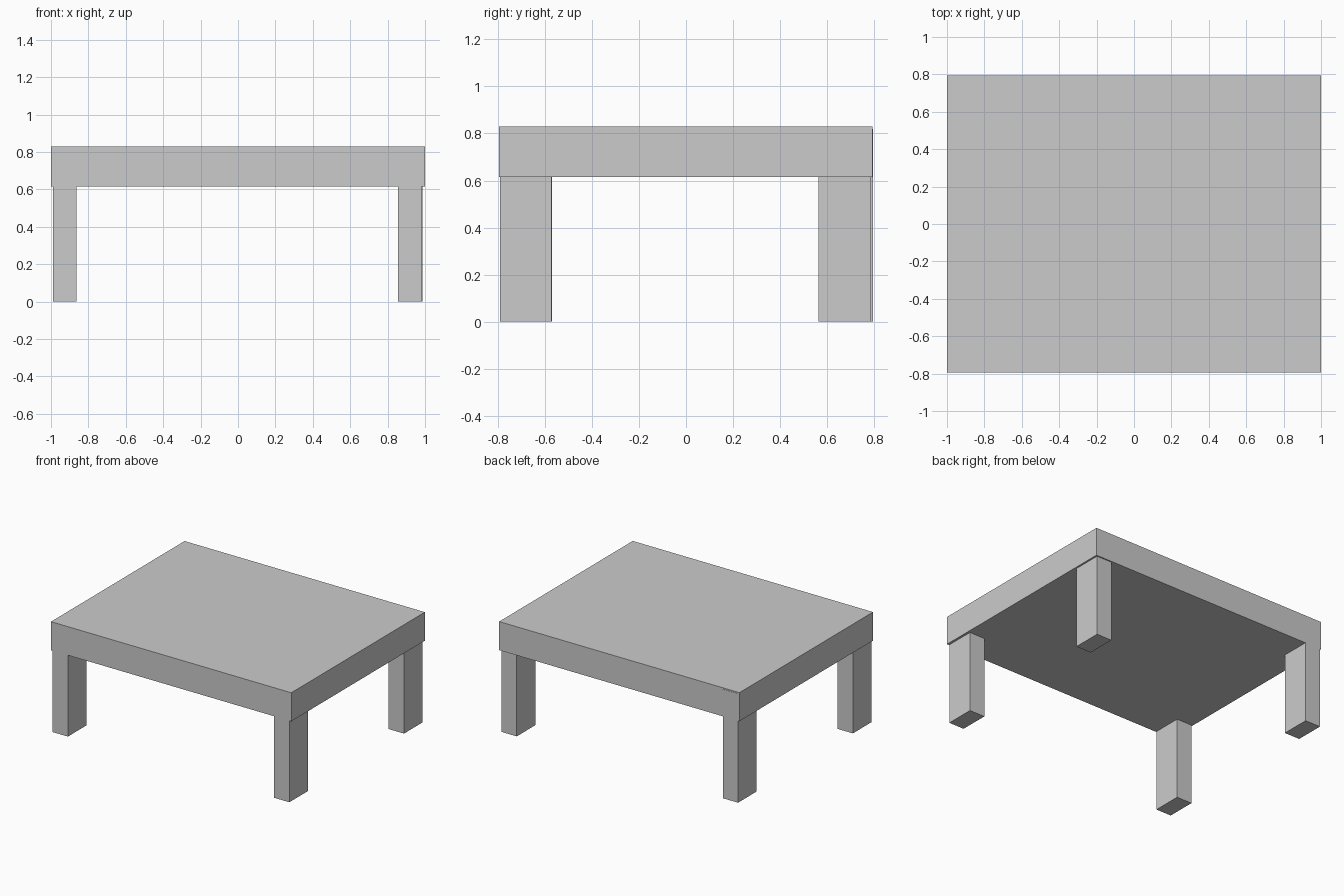
import bpy

# Remove the default cube
default = bpy.data.objects.get("Cube")
if default:
    bpy.data.objects.remove(default, do_unlink=True)

# Single plain grey for the whole table
grey = bpy.data.materials.new("light_grey")
grey.use_nodes = True
grey.diffuse_color = (0.6, 0.6, 0.6, 1)
grey.node_tree.nodes["Principled BSDF"].inputs["Base Color"].default_value = (0.6, 0.6, 0.6, 1)


def box(name, low, high):
    """Flat-faced box between two opposite corners."""
    size = [b - a for a, b in zip(low, high)]
    centre = [(a + b) / 2 for a, b in zip(low, high)]
    bpy.ops.mesh.primitive_cube_add(size=1)
    obj = bpy.context.object
    obj.name = obj.data.name = name
    for vert in obj.data.vertices:
        vert.co = [c + v * s for c, v, s in zip(centre, vert.co, size)]
    obj.data.materials.append(grey)
    return obj


# Thick slab top
UNDERSIDE = 0.615
box("table_top", (-1, -0.795, UNDERSIDE), (1, 0.793, 0.83))

# Rectangular legs, each set into the slab near its corner
LEG_X, LEG_Y, LEG_TOP = 0.127, 0.22, 0.82
leg_corners = {
    "front_right_leg": (-0.99, -0.79),
    "front_left_leg": (0.855, -0.792),
    "back_right_leg": (-0.99, 0.575),
    "back_left_leg": (0.86, 0.564),
}
for name, (x, y) in leg_corners.items():
    box(name, (x, y, 0), (x + LEG_X, y + LEG_Y, LEG_TOP))
